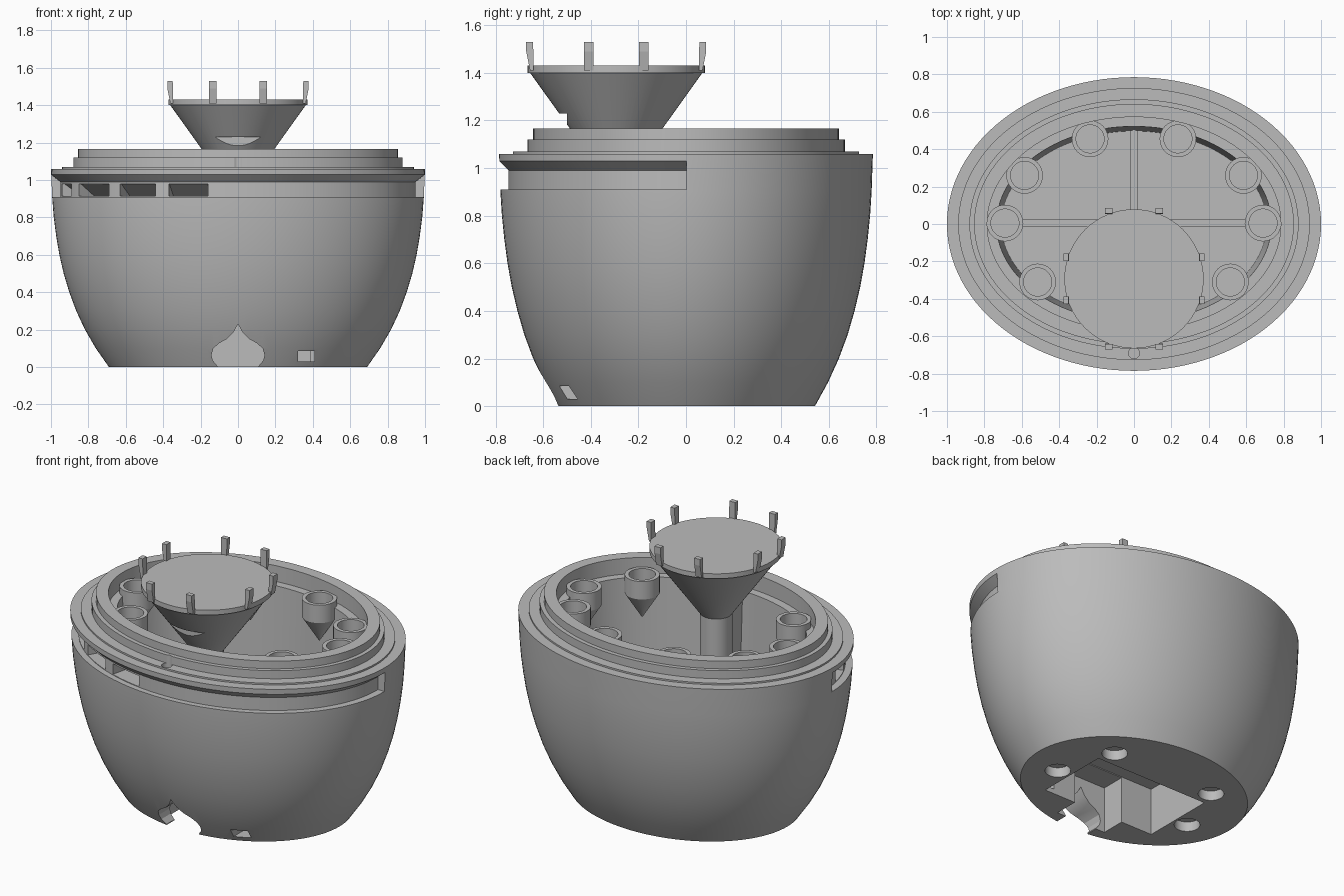
import bpy, bmesh, math
from mathutils import Matrix, Vector

cube = bpy.data.objects.get("Cube")
if cube:
    bpy.data.objects.remove(cube, do_unlink=True)

grey = bpy.data.materials.new("plain grey")
grey.use_nodes = True
grey.diffuse_color = (0.5, 0.5, 0.5, 1)
grey.node_tree.nodes["Principled BSDF"].inputs["Base Color"].default_value = grey.diffuse_color


def finish(bm, name, matrix=None):
    if matrix:
        bm.transform(matrix)
    bmesh.ops.recalc_face_normals(bm, faces=bm.faces)
    mesh = bpy.data.meshes.new(name)
    bm.to_mesh(mesh)
    bm.free()
    mesh.materials.append(grey)
    ob = bpy.data.objects.new(name, mesh)
    bpy.context.collection.objects.link(ob)
    return ob


def stack(name, rings, centre=(0, 0), n=48):
    """Closed solid through elliptical rings (rx, ry, z), capped at both ends."""
    bm = bmesh.new()
    rows = [[bm.verts.new((centre[0] + rx * math.cos(math.tau * i / n),
                           centre[1] + ry * math.sin(math.tau * i / n), z))
             for i in range(n)] for rx, ry, z in rings]
    for a, b in zip(rows, rows[1:]):
        for i in range(n):
            j = (i + 1) % n
            bm.faces.new((a[i], a[j], b[j], b[i]))
    bm.faces.new(rows[0])
    bm.faces.new(rows[-1])
    return finish(bm, name)


def round_stack(name, rings, centre, n=32):
    return stack(name, [(r, r, z) for r, z in rings], centre, n)


def prism(name, outline, lo, hi, matrix=None):
    """Outline in local x and z, extruded along local y."""
    bm = bmesh.new()
    a = [bm.verts.new((x, lo, z)) for x, z in outline]
    b = [bm.verts.new((x, hi, z)) for x, z in outline]
    n = len(a)
    for i in range(n):
        j = (i + 1) % n
        bm.faces.new((a[i], a[j], b[j], b[i]))
    bm.faces.new(a)
    bm.faces.new(b)
    return finish(bm, name, matrix)


def box(name, x0, x1, y0, y1, z0, z1):
    return prism(name, [(x0, z0), (x1, z0), (x1, z1), (x0, z1)], y0, y1)


def activate(ob):
    bpy.ops.object.select_all(action='DESELECT')
    ob.select_set(True)
    bpy.context.view_layer.objects.active = ob


def cut(ob, cutter):
    activate(ob)
    mod = ob.modifiers.new("cut", 'BOOLEAN')
    mod.operation = 'DIFFERENCE'
    mod.solver = 'EXACT'
    mod.object = cutter
    bpy.ops.object.modifier_apply(modifier=mod.name)
    bpy.data.objects.remove(cutter, do_unlink=True)


def smooth(ob, angle=30):
    activate(ob)
    bpy.ops.object.shade_smooth_by_angle(angle=math.radians(angle))


# Oval shell: outer wall, stepped rim, inner ledge, hollow
RATIO = 0.785
FLOOR = 0.5
outer = [(0.69, 0), (0.76, 0.1), (0.818, 0.2), (0.865, 0.3), (0.902, 0.4), (0.932, 0.5),
         (0.955, 0.6), (0.972, 0.7), (0.985, 0.8), (0.993, 0.9), (1, 1.06)]
inner = [(0.94, 1.06), (0.94, 1.07), (0.88, 1.07), (0.88, 1.12), (0.855, 1.12), (0.855, 1.167),
         (0.785, 1.167), (0.785, 1.07), (0.735, 1.07), (0.71, FLOOR)]
shell = stack("oval_shell", [(r, r * RATIO, z) for r, z in outer] +
              [(r, r - 0.213, z) for r, z in inner], n=112)

# Recessed band around the front half, with an overhanging top
bm = bmesh.new()
band = [(0.95, 0.91), (1.1, 0.91), (1.1, 1.11), (0.95, 0.99)]
steps = 75
rows = []
for i in range(steps + 1):
    t = math.pi - 0.004 + (math.pi + 0.008) * i / steps
    rows.append([bm.verts.new((r * math.cos(t), r * RATIO * math.sin(t), z)) for r, z in band])
for a, b in zip(rows, rows[1:]):
    for k in range(4):
        m = (k + 1) % 4
        bm.faces.new((a[k], a[m], b[m], b[k]))
bm.faces.new(rows[0])
bm.faces.new(rows[-1])
cut(shell, finish(bm, "band_cutter"))

# Four sloped vents in the band
for x0, x1 in ((-0.94, -0.89), (-0.85, -0.69), (-0.63, -0.44), (-0.37, -0.16)):
    p, q = [Vector((x, -0.95 * RATIO * math.sqrt(1 - (x / 0.95) ** 2), 0)) for x in (x0, x1)]
    along = (q - p).normalized()
    inward = Vector((-along.y, along.x, 0))
    frame = Matrix((inward, along, Vector((0, 0, 1)))).transposed().to_4x4()
    frame.translation = (p + q) / 2
    half = (q - p).length / 2
    wedge = [(-0.04, 0.914), (0.11, 0.914), (0.012, 0.98), (-0.04, 0.98)]
    cut(shell, prism("vent_cutter", wedge, -half, half, frame))

# Underside pocket, front channel, arched opening and cable hole
cut(shell, box("pocket_cutter", -0.385, 0.385, -0.31, 0.15, -0.1, 0.29))
cut(shell, box("channel_cutter", -0.17, 0.17, -0.46, -0.25, -0.1, 0.285))
side = [(0.11, -0.1), (0.11, 0.005), (0.135, 0.035), (0.142, 0.065), (0.132, 0.1),
        (0.1, 0.128), (0.06, 0.15), (0.025, 0.185)]
arch = side + [(0, 0.23)] + [(-x, z) for x, z in reversed(side)]
cut(shell, prism("arch_cutter", arch, -0.9, -0.4))
cut(shell, box("cable_cutter", 0.32, 0.41, -0.7, -0.27, 0.03, 0.085))

# Foot recesses below and a small pin hole in the rim
for s in (-1, 1):
    for x, y in ((0.35, 0.25), (0.47, -0.1)):
        cut(shell, round_stack("foot_cutter", [(0.072, -0.1), (0.072, 0.06)], (s * x, y)))
cut(shell, round_stack("pin_cutter", [(0.03, 1.02), (0.03, 1.3)], (0, -0.69), 16))

# Hollow bosses around the inside
for x, y in ((0.69, 0.005), (0.585, 0.26), (0.235, 0.455), (0.515, -0.31)):
    for s, word in ((-1, "right"), (1, "left")):
        cut(shell, round_stack("boss_cutter", [(0.076, 1.01), (0.076, 1.15)], (s * x, y)))
        smooth(round_stack(word + "_boss", [(0.003, 0.85), (0.098, 1.0), (0.098, 1.11),
                                            (0.075, 1.11), (0.075, 1.02)], (s * x, y)))
smooth(shell, 25)

# Low ribs crossing the floor, and a tall web bracing the pillar to the front wall
box("cross_rib", -0.73, 0.73, -0.015, 0.025, FLOOR - 0.03, FLOOR + 0.1)
box("long_rib", -0.02, 0.02, -0.51, 0.51, FLOOR - 0.03, FLOOR + 0.1)
box("front_web", -0.02, 0.02, -0.53, -0.3, FLOOR - 0.03, 1.02)

# Pillar with flared tray, notched at the front
HUB = (0, -0.293)
tray = round_stack("pillar_tray", [(0.09, FLOOR - 0.02), (0.09, 1.02), (0.362, 1.4),
                                   (0.372, 1.4), (0.372, 1.43)], HUB, 64)
cut(tray, box("notch_cutter", -0.4, 0.4, -0.9, -0.5, 1.0, 1.23))
smooth(tray)

# Eight upright prongs around the tray
prong = [(0.347, 1.41), (0.362, 1.41), (0.378, 1.49), (0.378, 1.53), (0.349, 1.53)]
for k in range(4):
    offset = 0.115 if k % 2 == 0 else 0.135
    place = Matrix.Translation((*HUB, 0)) @ Matrix.Rotation(math.pi / 2 * k, 4, 'Z')
    for c in (-offset, offset):
        prism("tray_prong", prong, c - 0.02, c + 0.02, place)
